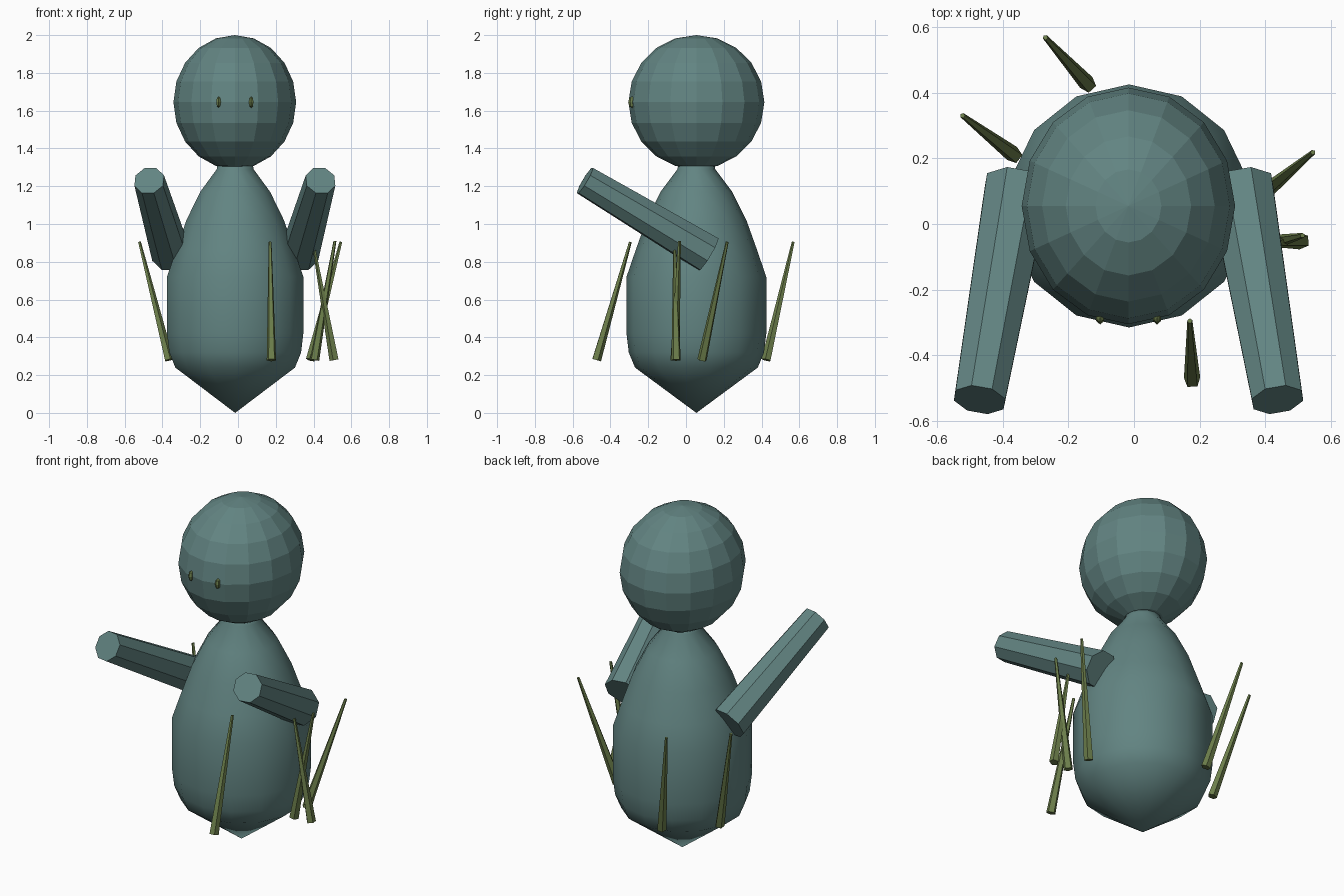
import bpy, bmesh, math
from mathutils import Vector, Matrix

if "Cube" in bpy.data.objects:
    bpy.data.objects.remove(bpy.data.objects["Cube"])

CX, CY = -0.015, 0.055  # axis of body and head


def material(name, rgb):
    m = bpy.data.materials.new(name)
    m.diffuse_color = (*rgb, 1)
    m.use_nodes = True
    m.node_tree.nodes["Principled BSDF"].inputs["Base Color"].default_value = m.diffuse_color
    return m


TEAL = material("grey_teal", (0.122, 0.231, 0.223))
OLIVE = material("olive_green", (0.150, 0.210, 0.070))


def finish(bm, name, mat, smooth=False):
    bmesh.ops.recalc_face_normals(bm, faces=bm.faces[:])
    for f in bm.faces:
        f.smooth = smooth
    me = bpy.data.meshes.new(name)
    bm.to_mesh(me)
    bm.free()
    me.materials.append(mat)
    ob = bpy.data.objects.new(name, me)
    bpy.context.collection.objects.link(ob)
    return ob


def ball(name, mat, centre, size, seg, rings):
    bm = bmesh.new()
    bmesh.ops.create_uvsphere(bm, u_segments=seg, v_segments=rings, radius=1)
    bmesh.ops.transform(bm, verts=bm.verts[:], matrix=Matrix.Translation(centre)
                        @ Matrix.Diagonal((*size, 1)))
    return finish(bm, name, mat)


def rod(name, mat, a, b, ra, rb, sides):
    """Tapered prism from point a to point b."""
    a, b = Vector(a), Vector(b)
    d = b - a
    bm = bmesh.new()
    bmesh.ops.create_cone(bm, cap_ends=True, segments=sides, radius1=ra,
                          radius2=rb, depth=d.length)
    rot = d.to_track_quat('Z', 'Y').to_matrix().to_4x4()
    bmesh.ops.transform(bm, verts=bm.verts[:], matrix=Matrix.Translation((a + b) / 2)
                        @ rot @ Matrix.Rotation(math.pi / sides, 4, 'Z'))
    return finish(bm, name, mat)


def lathe(name, mat, profile, sides):
    """Revolve (radius, z) rings, closed by a point below and a cap above."""
    bm = bmesh.new()
    tip = bm.verts.new((CX, CY, 0))
    rings = []
    for r, z in profile:
        rings.append([bm.verts.new((CX + r * math.sin(math.tau * i / sides),
                                    CY + r * math.cos(math.tau * i / sides), z))
                      for i in range(sides)])
    for i in range(sides):
        j = (i + 1) % sides
        bm.faces.new((tip, rings[0][i], rings[0][j]))
        for lo, hi in zip(rings, rings[1:]):
            bm.faces.new((lo[i], lo[j], hi[j], hi[i]))
    bm.faces.new(rings[-1])
    return finish(bm, name, mat, True)


# Pear-shaped body with pointed underside
lathe("body", TEAL, [(0.325, 0.24), (0.358, 0.32), (0.37, 0.42), (0.37, 0.72),
                     (0.322, 0.86), (0.265, 1.02), (0.19, 1.17), (0.1, 1.29),
                     (0.095, 1.32)], 14)

# Faceted head and tiny eyes
ball("head", TEAL, (-0.017, CY, 1.645), (0.325, 0.36, 0.355), 16, 10)
for side, x in (("left", -0.103), ("right", 0.07)):
    ball("eye_" + side, OLIVE, (x, -0.285, 1.645), (0.014, 0.021, 0.03), 6, 4)

# Raised arms
rod("arm_left", TEAL, (-0.355, 0.118, 0.84), (-0.47, -0.535, 1.23), 0.105, 0.083, 8)
rod("arm_right", TEAL, (0.325, 0.118, 0.84), (0.437, -0.535, 1.23), 0.105, 0.083, 8)

# Thin blades around the body: base x, y, then tip x, y, z
blades = [(-0.14, 0.425, -0.27, 0.568, 0.905),
          (-0.365, 0.21, -0.522, 0.33, 0.905),
          (0.385, 0.085, 0.545, 0.218, 0.905),
          (0.405, -0.06, 0.513, -0.035, 0.91),
          (0.51, -0.052, 0.405, -0.06, 0.86),
          (0.177, -0.475, 0.17, -0.295, 0.905)]
for n, (x0, y0, x1, y1, z1) in enumerate(blades, 1):
    rod(f"blade_{n}", OLIVE, (x0, y0, 0.28), (x1, y1, z1), 0.026, 0.008, 5)
